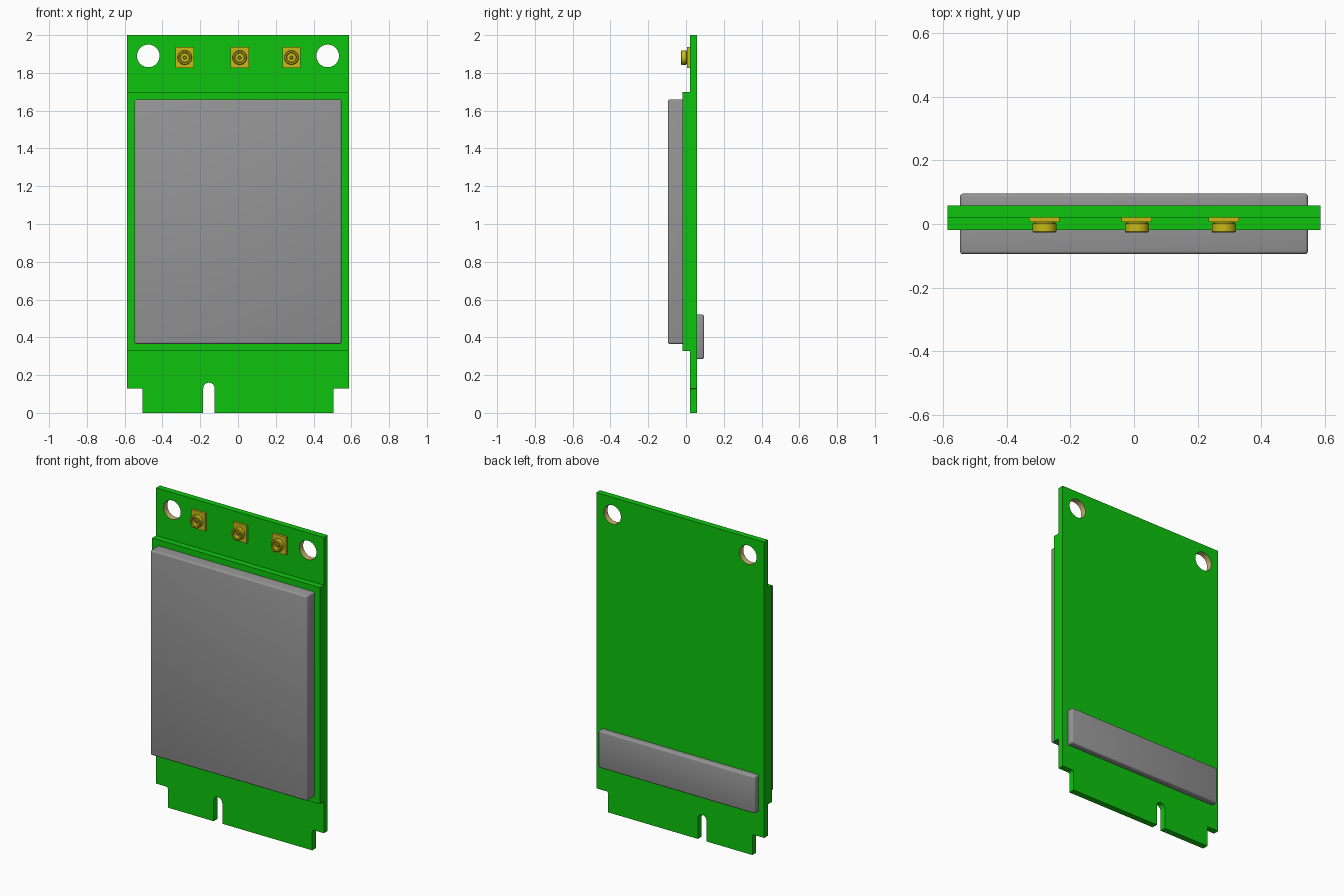
import bpy, bmesh, math
from mathutils import Vector

cube = bpy.data.objects.get("Cube")
if cube:
    bpy.data.objects.remove(cube, do_unlink=True)


def material(name, rgb):
    m = bpy.data.materials.new(name)
    m.use_nodes = True
    m.diffuse_color = (*rgb, 1)
    m.node_tree.nodes["Principled BSDF"].inputs["Base Color"].default_value = (*rgb, 1)
    return m


GREEN = material("board green", (0.004, 0.56, 0.004))
GREY = material("shield grey", (0.30, 0.30, 0.30))
GOLD = material("connector gold", (0.58, 0.49, 0.008))
TAN = material("hole plating", (0.56, 0.46, 0.17))


def finish(name, bm, mats, smooth=False):
    bmesh.ops.recalc_face_normals(bm, faces=bm.faces[:])
    mesh = bpy.data.meshes.new(name)
    bm.to_mesh(mesh)
    bm.free()
    for m in mats:
        mesh.materials.append(m)
    ob = bpy.data.objects.new(name, mesh)
    bpy.context.collection.objects.link(ob)
    if smooth:
        bpy.ops.object.select_all(action='DESELECT')
        ob.select_set(True)
        bpy.context.view_layer.objects.active = ob
        bpy.ops.object.shade_smooth_by_angle(angle=math.radians(35))
    return ob


def box(name, x, y, z, mat, round_y=None, radius=0.01):
    """Box from ranges; edges that do not lie on the mounting plane are rounded."""
    bm = bmesh.new()
    bmesh.ops.create_cube(bm, size=1)
    for v in bm.verts:
        v.co = [r[0] if c < 0 else r[1] for c, r in zip(v.co, (x, y, z))]
    if round_y is not None:
        edges = [e for e in bm.edges
                 if any(abs(v.co.y - round_y) < 1e-5 for v in e.verts)]
        bmesh.ops.bevel(bm, geom=edges, offset=radius, segments=3,
                        profile=0.5, affect='EDGES')
    return finish(name, bm, [mat], round_y is not None)


def arc(cx, cz, r, a0, a1, n):
    return [(cx + r * math.cos(math.radians(a0 + (a1 - a0) * i / n)),
             cz + r * math.sin(math.radians(a0 + (a1 - a0) * i / n)))
            for i in range(n + 1)]


# Main circuit board: outline with edge tab, key slot and two plated holes
W, TAB, STEP = 0.587, 0.505, 0.13
FRONT, BACK = 0.02, 0.058
HOLE_X, HOLE_Z, HOLE_R = 0.475, 1.89, 0.06
outline = [(-W, 2), (-W, STEP)]
outline += arc(-TAB - 0.01, STEP - 0.01, 0.01, 90, 0, 4)
outline += [(-TAB, 0), (-0.184, 0)]
outline += arc(-0.154, 0.13, 0.03, 180, 0, 14)
outline += [(-0.124, 0), (TAB, 0)]
outline += arc(TAB + 0.01, STEP - 0.01, 0.01, 180, 90, 4)
outline += [(W, STEP), (W, 2)]
holes = [arc(s * HOLE_X, HOLE_Z, HOLE_R, 0, 360, 40)[:-1] for s in (-1, 1)]

bm = bmesh.new()
for loop in [outline] + holes:
    vs = [bm.verts.new((x, FRONT, z)) for x, z in loop]
    for i, v in enumerate(vs):
        bm.edges.new((v, vs[(i + 1) % len(vs)]))
bmesh.ops.triangle_fill(bm, edges=bm.edges[:], use_beauty=True, normal=(0, -1, 0))
out = bmesh.ops.extrude_face_region(bm, geom=bm.faces[:], use_keep_orig=True)
for v in out["geom"]:
    if isinstance(v, bmesh.types.BMVert):
        v.co.y = BACK
bm.normal_update()
for f in bm.faces:
    c = f.calc_center_median()
    in_hole = math.hypot(abs(c.x) - HOLE_X, c.z - HOLE_Z) < HOLE_R + 0.002
    if abs(f.normal.y) < 0.5 and in_hole:
        f.material_index = 1
finish("circuit_board", bm, [GREEN, TAN], True)

# Second board layer, front shield and rear component strip
box("carrier_board", (-W, W), (-0.019, FRONT), (0.328, 1.698), GREEN)
box("front_shield", (-0.548, 0.548), (-0.095, -0.019), (0.365, 1.66), GREY, -0.095)
box("rear_strip", (-0.548, 0.548), (BACK, 0.096), (0.285, 0.52), GREY, 0.096)

# Antenna sockets: square base, turned collar with recess and centre pin
PROFILE = [(0.033, 0.008), (0.033, 0.003), (0.038, 0.001), (0.038, -0.023),
           (0.034, -0.027), (0.027, -0.027), (0.024, -0.023), (0.024, 0.002),
           (0.009, 0.002), (0.009, -0.016), (0.006, -0.019), (0, -0.019)]
for side, x in (("right", -0.282), ("middle", 0.009), ("left", 0.283)):
    box(f"{side}_socket_base", (x - 0.048, x + 0.048), (0.006, FRONT),
        (1.825, 1.937), GOLD)
    bm = bmesh.new()
    vs = [bm.verts.new((x + r, y, 1.881)) for r, y in PROFILE]
    edges = [bm.edges.new(p) for p in zip(vs, vs[1:])]
    bmesh.ops.spin(bm, geom=vs + edges, cent=Vector((x, 0, 1.881)), axis=(0, 1, 0),
                   angle=math.tau, steps=32)
    bmesh.ops.remove_doubles(bm, verts=bm.verts[:], dist=1e-5)
    finish(f"{side}_socket_collar", bm, [GOLD], True)
